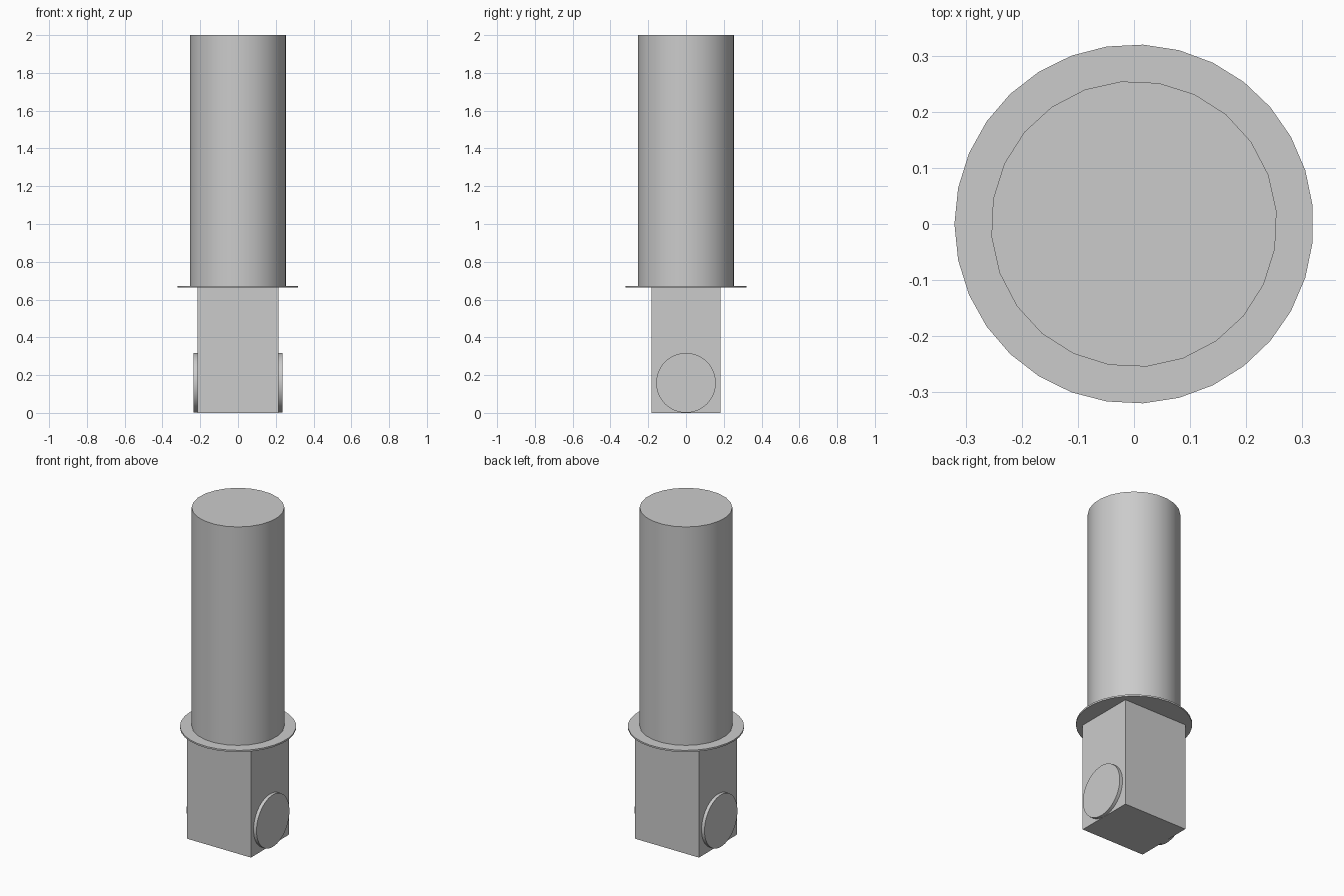
import bpy
from math import pi, radians

old = bpy.data.objects.get("Cube")
if old:
    bpy.data.objects.remove(old, do_unlink=True)

grey = bpy.data.materials.new("plain grey")
grey.use_nodes = True
colour = (0.6, 0.6, 0.6, 1)
grey.diffuse_color = colour
grey.node_tree.nodes["Principled BSDF"].inputs["Base Color"].default_value = colour


def finish(name):
    ob = bpy.context.object
    ob.name = name
    ob.data.materials.append(grey)
    bpy.ops.object.transform_apply(location=False, rotation=True, scale=True)
    bpy.ops.object.shade_smooth_by_angle(angle=radians(30))
    return ob


def cylinder(name, radius, depth, centre, sides, rotation=(0, 0, 0)):
    bpy.ops.mesh.primitive_cylinder_add(vertices=sides, radius=radius, depth=depth,
                                        location=centre, rotation=rotation)
    return finish(name)


# Square lower body
bpy.ops.mesh.primitive_cube_add(size=1, location=(0, 0, 0.333))
bpy.context.object.scale = (0.43, 0.366, 0.666)
finish("lower_body")

# Thin collar between the body and the barrel
cylinder("collar", 0.32, 0.01, (0, 0, 0.668), 31, (0, 0, radians(90)))

# Tall round barrel
cylinder("barrel", 0.255, 1.33, (0, 0, 1.335), 24, (0, 0, radians(5)))

# Round caps on both sides of the body
for side, x in (("left", 1), ("right", -1)):
    cylinder(side + "_cap", 0.158, 0.04, (x * 0.215, 0, 0.159), 48, (0, pi / 2, 0))
